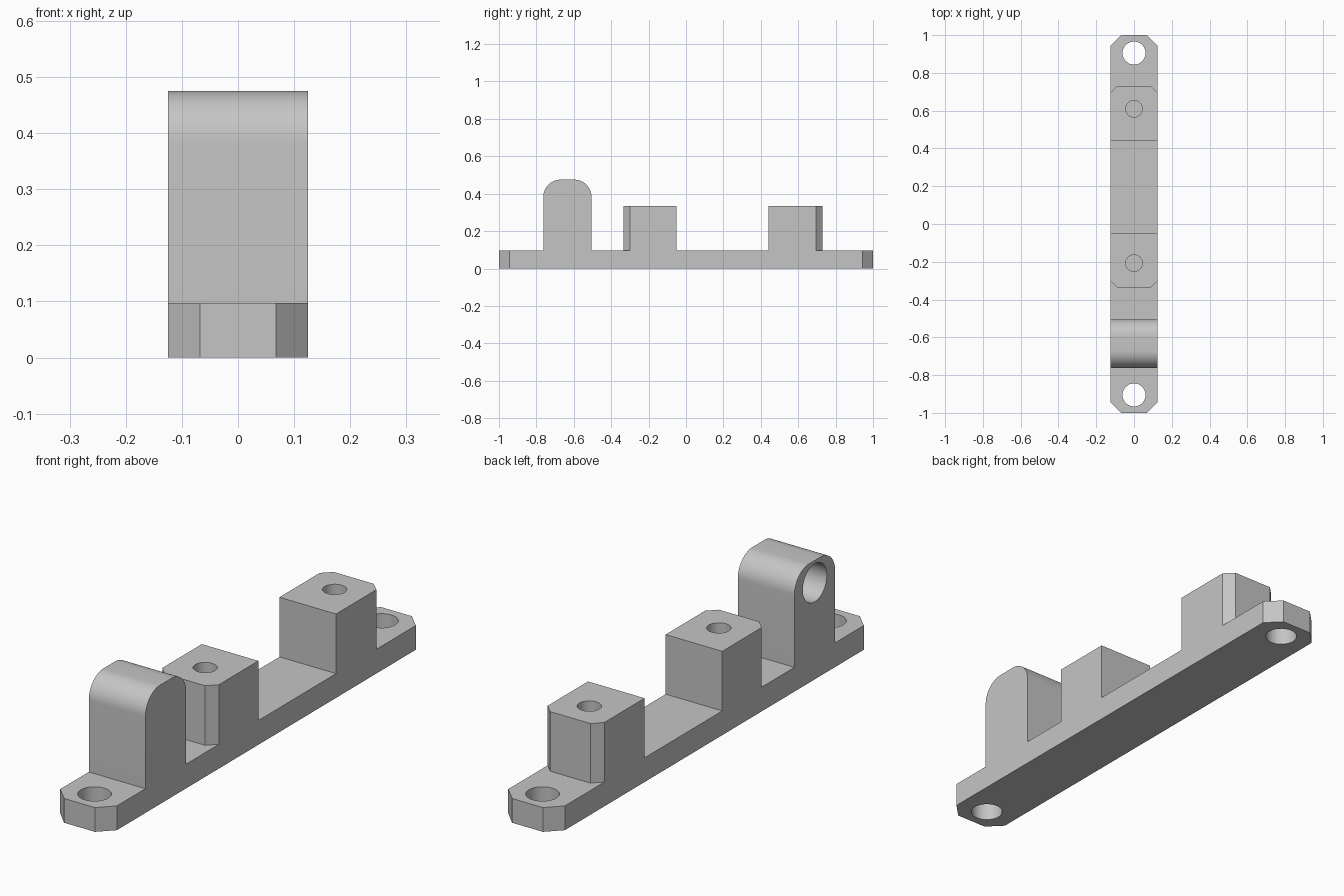
import bpy, bmesh, math
from mathutils import Matrix

cube = bpy.data.objects.get("Cube")
if cube:
    bpy.data.objects.remove(cube, do_unlink=True)

HALF_W, BASE_H, POST_TOP = 0.125, 0.097, 0.335

grey = bpy.data.materials.new("plain grey")
grey.use_nodes = True
colour = (0.56, 0.56, 0.56, 1)
grey.diffuse_color = colour
grey.node_tree.nodes["Principled BSDF"].inputs["Base Color"].default_value = colour


def add_object(name, bm):
    bmesh.ops.recalc_face_normals(bm, faces=bm.faces)
    mesh = bpy.data.meshes.new(name)
    bm.to_mesh(mesh)
    bm.free()
    mesh.materials.append(grey)
    obj = bpy.data.objects.new(name, mesh)
    bpy.context.collection.objects.link(obj)
    return obj


def prism(name, points, direction):
    """Extrude a closed outline along a direction."""
    bm = bmesh.new()
    face = bm.faces.new([bm.verts.new(p) for p in points])
    grown = bmesh.ops.extrude_face_region(bm, geom=[face])["geom"]
    bmesh.ops.translate(bm, vec=direction,
                        verts=[v for v in grown if isinstance(v, bmesh.types.BMVert)])
    return add_object(name, bm)


def block(name, y0, y1, z0, z1, cut0=0, cut1=0):
    """Full-width block with its corners cut at either end."""
    right = [(HALF_W - cut0, y0)] if cut0 else []
    right += [(HALF_W, y0 + cut0), (HALF_W, y1 - cut1)]
    right += [(HALF_W - cut1, y1)] if cut1 else []
    outline = right + [(-x, y) for x, y in reversed(right)]
    return prism(name, [(x, y, z0) for x, y in outline], (0, 0, z1 - z0))


def drill(obj, radius, depth, centre, along_x=False):
    """Cut a round hole with a temporary cylinder."""
    bm = bmesh.new()
    turn = Matrix.Rotation(math.pi / 2, 4, 'Y') if along_x else Matrix()
    bmesh.ops.create_cone(bm, cap_ends=True, segments=48, radius1=radius, radius2=radius,
                          depth=depth, matrix=Matrix.Translation(centre) @ turn)
    cutter = add_object("hole_cutter", bm)
    cutter.hide_render = True
    mod = obj.modifiers.new("hole", 'BOOLEAN')
    mod.operation, mod.solver, mod.object = 'DIFFERENCE', 'EXACT', cutter
    bpy.context.view_layer.objects.active = obj
    bpy.ops.object.modifier_apply(modifier=mod.name)
    bpy.data.objects.remove(cutter, do_unlink=True)


# Base strip with a mounting hole at each end
base = block("base_strip", -1, 1, 0, BASE_H, 0.057, 0.057)
for y in (-0.905, 0.905):
    drill(base, 0.061, 0.4, (0, y, 0.05))

# Two square posts with blind holes in their tops
middle_post = block("middle_post", -0.335, -0.05, BASE_H, POST_TOP, cut0=0.036)
back_post = block("back_post", 0.44, 0.73, BASE_H, POST_TOP, cut1=0.036)
for post, y in ((middle_post, -0.207), (back_post, 0.61)):
    drill(post, 0.044, 0.4, (0, y, POST_TOP))

# Rounded lug with a blind hole in its right side
y0, y1, top, radius = -0.763, -0.505, 0.475, 0.092
profile = [(y0, BASE_H), (y1, BASE_H)]
for cy, start in ((y1 - radius, 0), (y0 + radius, math.pi / 2)):
    for i in range(17):
        a = start + i / 16 * math.pi / 2
        profile.append((cy + radius * math.cos(a), top - radius + radius * math.sin(a)))
lug = prism("rounded_lug", [(-HALF_W, y, z) for y, z in profile], (2 * HALF_W, 0, 0))
drill(lug, 0.076, 0.4, (-HALF_W, (y0 + y1) / 2, 0.386), along_x=True)

# Smooth the curved walls and keep the edges crisp
bpy.ops.object.select_all(action='DESELECT')
for obj in (base, middle_post, back_post, lug):
    obj.select_set(True)
bpy.ops.object.shade_smooth_by_angle(angle=math.radians(30))
